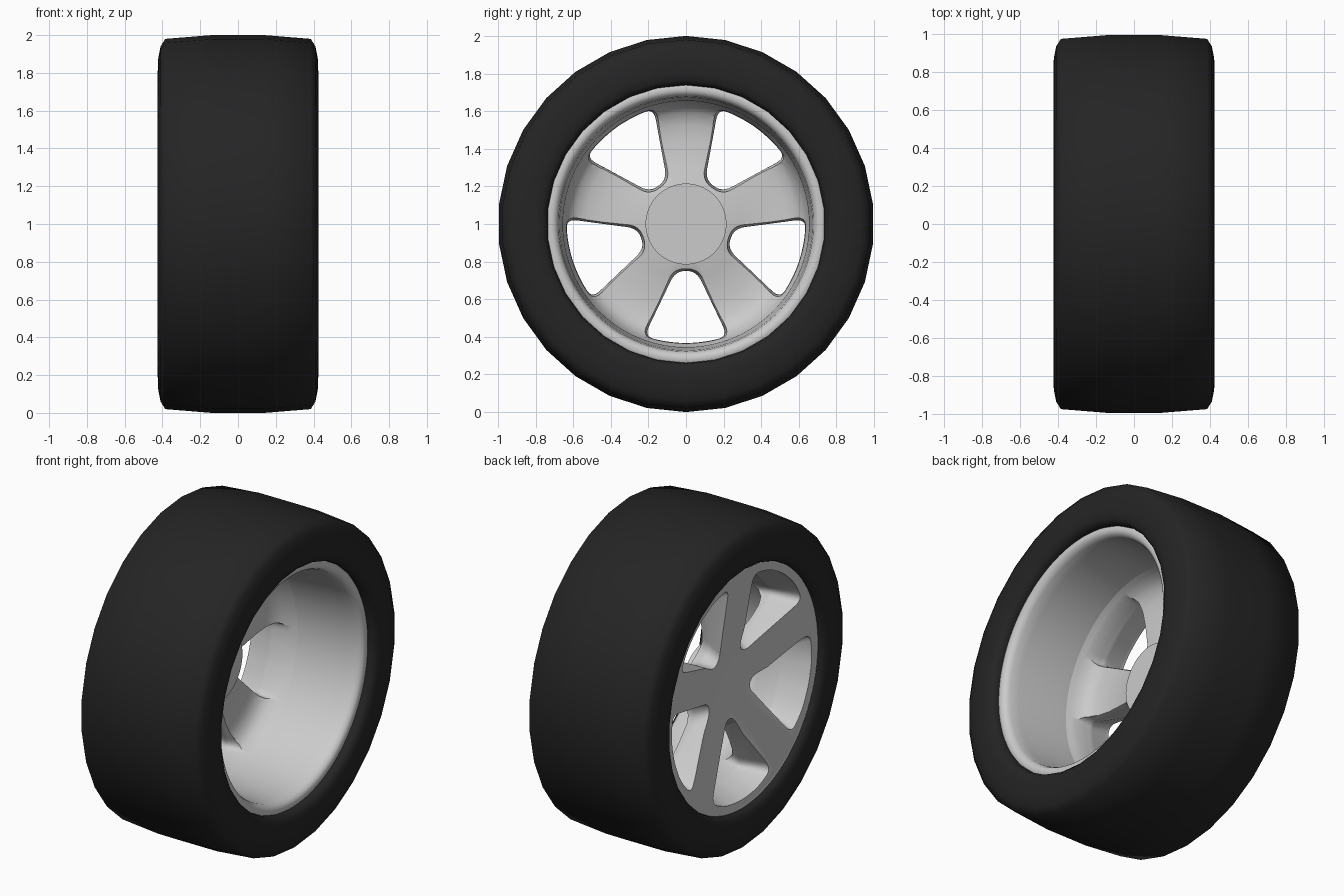
import bpy, bmesh
from math import sin, cos, pi, radians
from mathutils import Vector

if "Cube" in bpy.data.objects:
    bpy.data.objects.remove(bpy.data.objects["Cube"])

CENTRE_Z = 1.0


def make_object(name, verts, faces, colour=None):
    mesh = bpy.data.meshes.new(name)
    mesh.from_pydata(verts, [], faces)
    bm = bmesh.new()
    bm.from_mesh(mesh)
    bmesh.ops.remove_doubles(bm, verts=bm.verts, dist=1e-5)
    bmesh.ops.recalc_face_normals(bm, faces=bm.faces)
    bm.to_mesh(mesh)
    bm.free()
    obj = bpy.data.objects.new(name, mesh)
    bpy.context.collection.objects.link(obj)
    if colour:
        mat = bpy.data.materials.new(name + "_material")
        mat.diffuse_color = colour
        mat.use_nodes = True
        mat.node_tree.nodes["Principled BSDF"].inputs["Base Color"].default_value = mat.diffuse_color
        mesh.materials.append(mat)
    return obj


def revolve(name, profile, sides, closed=False, colour=None):
    """Turn (x, radius) points around the wheel axis."""
    n = len(profile)
    verts = [(x, r * sin(2 * pi * i / sides), CENTRE_Z + r * cos(2 * pi * i / sides))
             for i in range(sides) for x, r in profile]
    faces = []
    for i in range(sides):
        a, b = i * n, (i + 1) % sides * n
        for j in range(n if closed else n - 1):
            k = (j + 1) % n
            ring = [a + j, a + k, b + k, b + j]
            if profile[j][1] == 0:
                ring = [a + j, a + k, b + k]
            elif profile[k][1] == 0:
                ring = [a + j, a + k, b + j]
            faces.append(ring)
    return make_object(name, verts, faces, colour)


def smooth(obj, angle):
    bpy.ops.object.select_all(action='DESELECT')
    obj.select_set(True)
    bpy.context.view_layer.objects.active = obj
    bpy.ops.object.shade_smooth_by_angle(angle=radians(angle))


def rounded(points, dist, steps=6):
    """Round the corners of a closed 2D outline."""
    out = []
    for i, p in enumerate(points):
        p, a, b = Vector(p), Vector(points[i - 1]), Vector(points[(i + 1) % len(points)])
        s = p + (a - p).normalized() * min(dist, 0.45 * (a - p).length)
        e = p + (b - p).normalized() * min(dist, 0.45 * (b - p).length)
        for k in range(steps + 1):
            t = k / steps
            out.append(s * (1 - t) ** 2 + p * 2 * t * (1 - t) + e * t * t)
    return out


# Tire: 30 sides, symmetric profile
half = [(0.32, 0.75), (0.36, 0.737), (0.40, 0.743), (0.42, 0.765), (0.425, 0.81),
        (0.422, 0.88), (0.41, 0.94), (0.385, 0.98), (0.14, 1.0)]
tire = revolve("tire", half + [(-x, r) for x, r in reversed(half)], 30,
               colour=(0.018, 0.018, 0.018, 1))
smooth(tire, 89)

# Rim barrel with a rounded lip at both ends
barrel = [(0.36, 0.75), (0.372, 0.735), (0.375, 0.71), (0.365, 0.69), (0.34, 0.678),
          (0.28, 0.672), (0.0, 0.655), (-0.15, 0.65), (-0.25, 0.655), (-0.33, 0.68),
          (-0.375, 0.708), (-0.388, 0.725), (-0.385, 0.738), (-0.35, 0.75),
          (-0.30, 0.71), (0.0, 0.70), (0.30, 0.71)]
smooth(revolve("rim_barrel", barrel, 90, closed=True), 60)

# Spoke disc: dished face, filleted back
disc = [(-0.285, 0), (-0.285, 0.15), (-0.386, 0.71), (-0.386, 0.73), (-0.30, 0.69),
        (-0.02, 0.68), (-0.02, 0.662), (-0.08, 0.645), (-0.13, 0.625), (-0.165, 0.59),
        (-0.185, 0.53), (-0.19, 0.45), (-0.18, 0.3), (-0.15, 0.2), (-0.15, 0)]
spokes = revolve("spokes", disc, 90)

# Five window cutters: wide at the outer face, narrow behind, rounding the spoke backs
narrow = [(0.056, 0.25), (0.222, 0.597), (0.12, 0.624), (0, 0.635)]
front = [(0.012, 0.175), (0.29, 0.61), (0.15, 0.673), (0, 0.69)]
back = [(0.068, 0.236), (0.236, 0.593), (0.125, 0.626), (0, 0.637)]
sections = [(-0.6, front, 1), (-0.36, front, 1), (-0.23, front, 0),
            (-0.205, back, 0.25), (-0.18, back, 0.8), (0.2, back, 1.6)]
verts, faces = [], []
for w in range(5):
    turn = pi + w * 2 * pi / 5
    start = len(verts)
    for x, target, t in sections:
        side = [Vector(a).lerp(Vector(b), t) for a, b in zip(narrow, target)]
        mirrored = [Vector((-p.x, p.y)) for p in reversed(side[:3])]
        outline = rounded(side + mirrored, 0.06)
        for y, r in outline:
            verts.append((x, y * cos(turn) + r * sin(turn),
                          CENTRE_Z + r * cos(turn) - y * sin(turn)))
    n = len(outline)
    for s in range(len(sections) - 1):
        for j in range(n):
            a, b = start + s * n, start + (s + 1) * n
            k = (j + 1) % n
            faces.append([a + j, a + k, b + k, b + j])
    faces.append(list(range(start, start + n)))
    faces.append(list(range(len(verts) - n, len(verts))))
cutter = make_object("window_cutter", verts, faces)
cutter.hide_render = True

cut = spokes.modifiers.new("windows", 'BOOLEAN')
cut.operation = 'DIFFERENCE'
cut.solver = 'EXACT'
cut.object = cutter
bpy.ops.object.select_all(action='DESELECT')
spokes.select_set(True)
bpy.context.view_layer.objects.active = spokes
bpy.ops.object.modifier_apply(modifier=cut.name)
bpy.data.objects.remove(cutter)
smooth(spokes, 40)

# Hub on the inner side
hub = [(-0.25, 0), (-0.25, 0.215), (-0.12, 0.215), (-0.12, 0)]
smooth(revolve("hub", hub, 64), 40)
